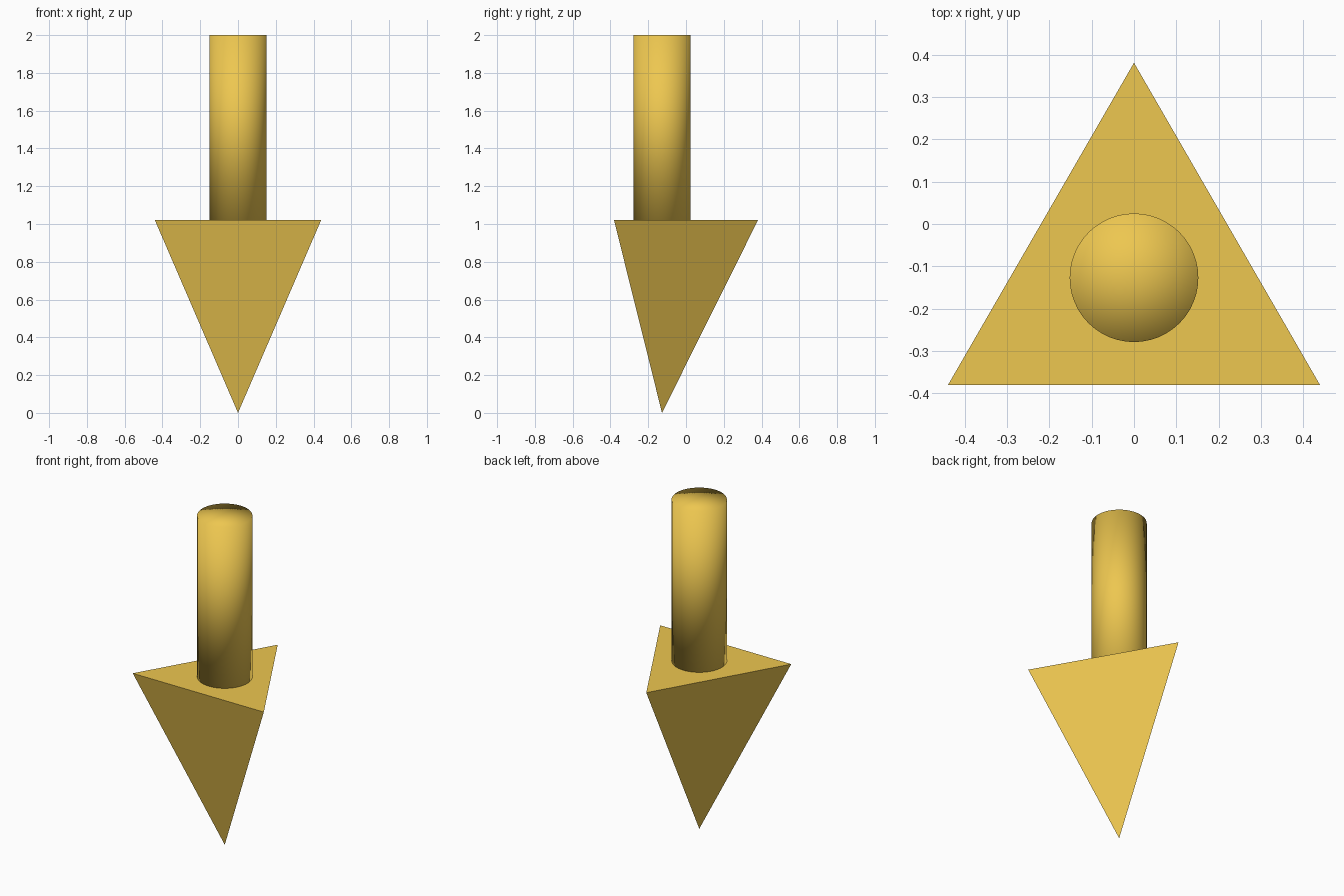
import bpy
import math

if "Cube" in bpy.data.objects:
    bpy.data.objects.remove(bpy.data.objects["Cube"])

R = 0.508          # circumradius of the triangular head
HEAD_TOP = 1.02    # height of the head's flat face
CY = -R / 4        # offset that centres the triangle on y = 0

gold = bpy.data.materials.new("gold")
gold.diffuse_color = (0.85, 0.57, 0.08, 1)
gold.use_nodes = True
gold.node_tree.nodes["Principled BSDF"].inputs["Base Color"].default_value = gold.diffuse_color


def finish(name):
    obj = bpy.context.object
    obj.name = name
    obj.data.materials.append(gold)
    return obj


# Arrow head: three-sided pyramid pointing down, flat faces
bpy.ops.mesh.primitive_cone_add(
    vertices=3, radius1=R, radius2=0, depth=HEAD_TOP,
    location=(0, CY, HEAD_TOP / 2), rotation=(0, math.pi, 0))
finish("arrow_head")

# Shaft: round bar rising from the head, smooth shaded all over
bottom = HEAD_TOP - 0.01
bpy.ops.mesh.primitive_cylinder_add(
    vertices=48, radius=0.152, depth=2 - bottom, end_fill_type='TRIFAN',
    location=(0, CY, (2 + bottom) / 2))
finish("arrow_shaft")
bpy.ops.object.shade_smooth()
